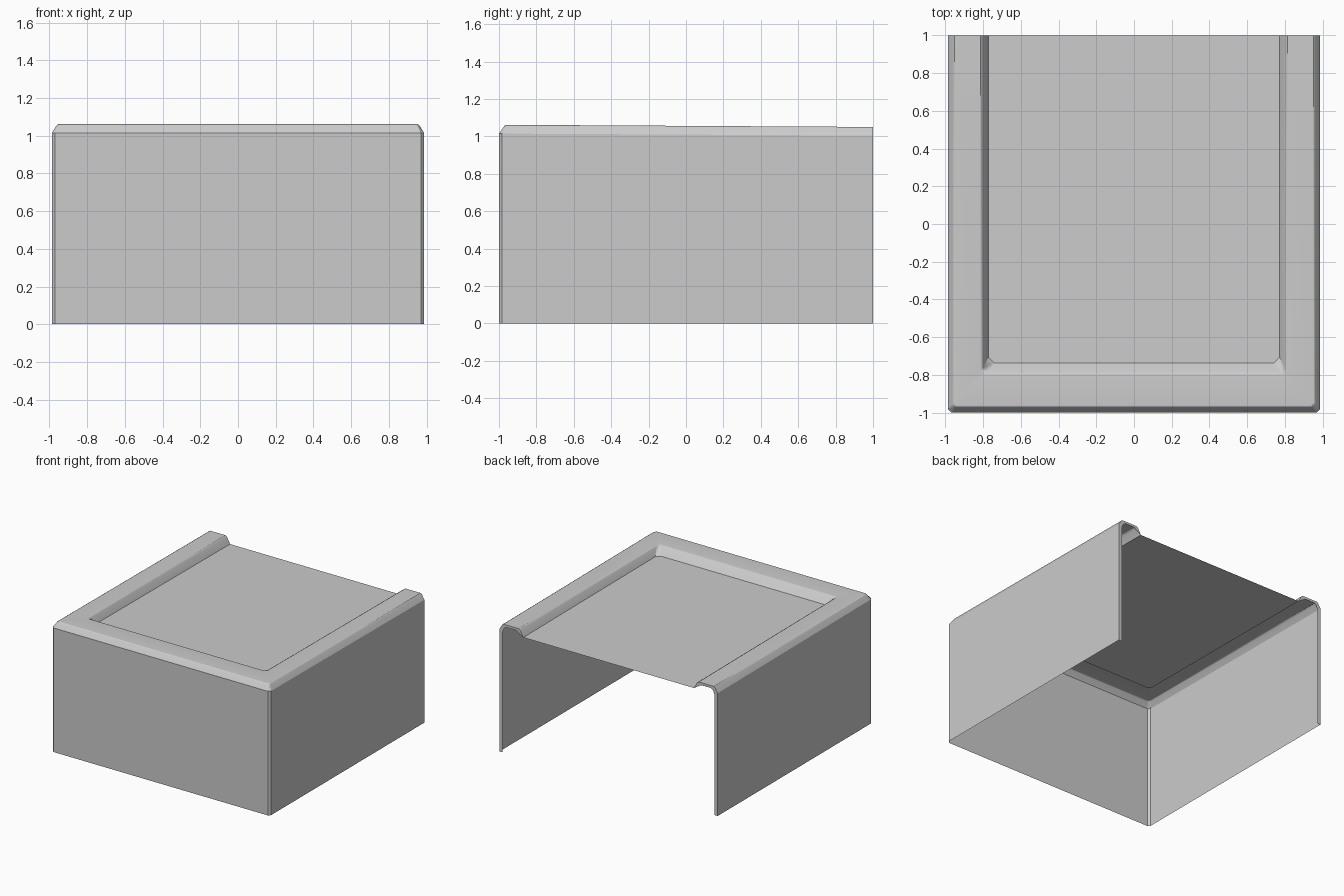
import bpy, bmesh, math

cube = bpy.data.objects.get("Cube")
if cube:
    bpy.data.objects.remove(cube, do_unlink=True)

# Single grey material
GREY = (0.6, 0.6, 0.6, 1.0)
mat = bpy.data.materials.new("plain grey")
mat.use_nodes = True
mat.diffuse_color = GREY
mat.node_tree.nodes["Principled BSDF"].inputs["Base Color"].default_value = GREY

BACK = 1.0


def u_ring(bm, half, front, z, cut):
    """U-shaped outline, open at the back, with chamfered front corners."""
    left = [(-half, BACK), (-half, cut - front), (cut - half, -front)]
    outline = left + [(-x, y) for x, y in reversed(left)]
    # the top falls gently towards the back
    return [bm.verts.new((x, y, z * (1 - 0.0055 * (y + 1)))) for x, y in outline]


# Half width, front depth, height, corner cut: from the wall foot up to the panel
profile = [
    (0.987, 1.0, 0.0, 0.017),
    (0.987, 1.0, 1.015, 0.017),
    (0.962, 0.972, 1.055, 0.017),
    (0.952, 0.962, 1.062, 0.017),
    (0.815, 0.80, 1.062, 0.02),
    (0.80, 0.785, 1.052, 0.025),
    (0.772, 0.737, 1.0, 0.03),
]

# Inner edge of the back lip, as x and height
lip = [(0.958, 0.0), (0.958, 0.985), (0.942, 1.02),
       (0.925, 1.03), (0.84, 1.03), (0.818, 1.018)]

# Walls, raised rim and sunken panel as one folded sheet
bm = bmesh.new()
rings = [u_ring(bm, *p) for p in profile]
for low, high in zip(rings, rings[1:]):
    for i in range(len(low) - 1):
        bm.faces.new((low[i], low[i + 1], high[i + 1], high[i]))
bm.faces.new(rings[-1])

# Narrow lip around each open back edge, running out at the panel
for side, end in ((-1, 0), (1, -1)):
    outer = [ring[end] for ring in rings]
    inner = [bm.verts.new((side * x, BACK, z)) for x, z in lip]
    faces = [(outer[i], outer[i + 1], inner[i + 1], inner[i])
             for i in range(len(inner) - 1)]
    faces.append((outer[-2], outer[-1], inner[-1]))
    for f in faces:
        bm.faces.new(f[::-side])

mesh = bpy.data.meshes.new("cover_shell")
bm.to_mesh(mesh)
bm.free()

shell = bpy.data.objects.new("cover_shell", mesh)
bpy.context.collection.objects.link(shell)
mesh.materials.append(mat)

# Soft rim with flat large faces and crisp folds
bpy.ops.object.select_all(action='DESELECT')
shell.select_set(True)
bpy.context.view_layer.objects.active = shell
bpy.ops.object.shade_smooth_by_angle(angle=math.radians(30))
weighted = shell.modifiers.new("flat large faces", 'WEIGHTED_NORMAL')
weighted.keep_sharp = True
